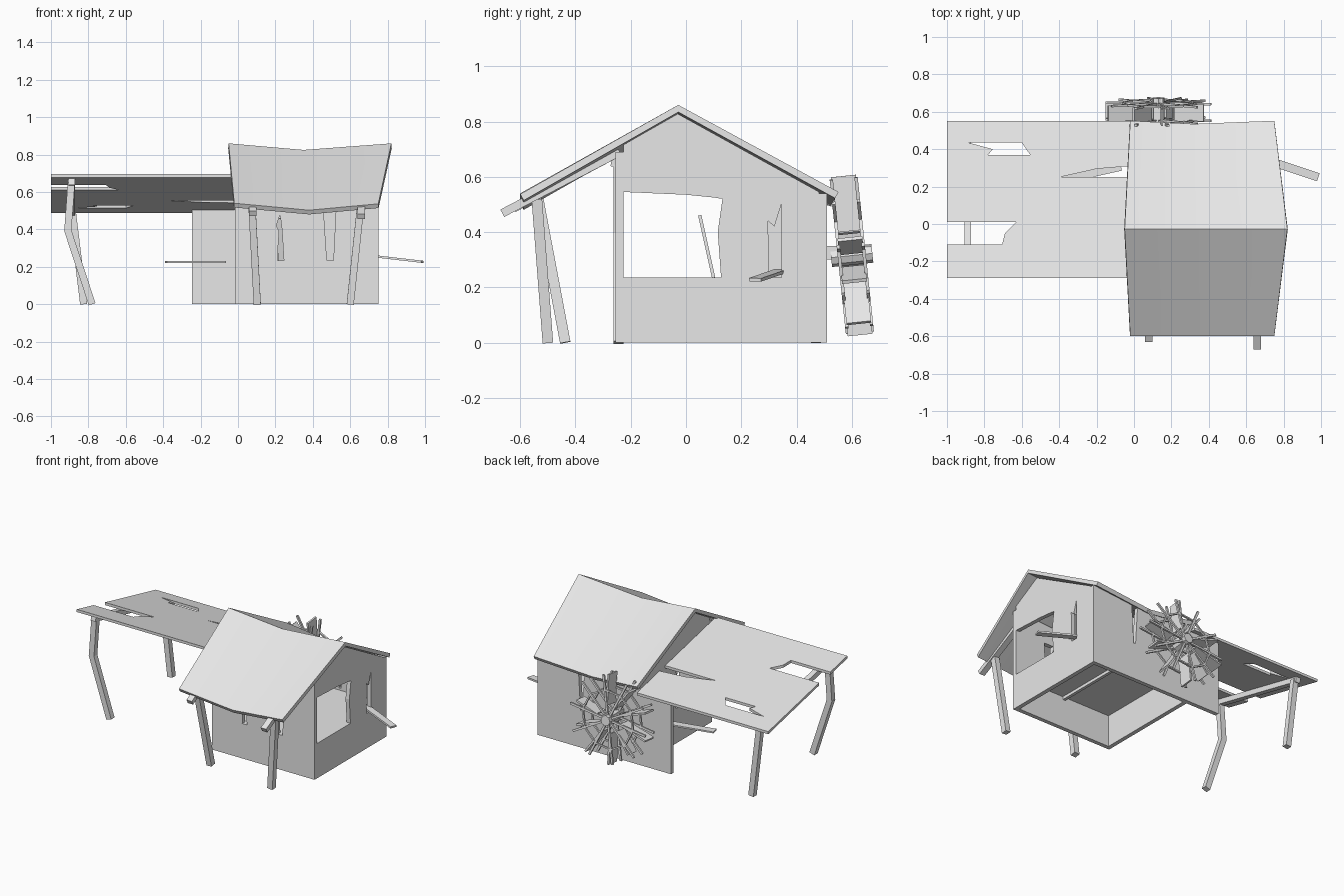
import bpy, bmesh, math
from mathutils import Vector, Matrix

cube = bpy.data.objects.get("Cube")
if cube:
    bpy.data.objects.remove(cube, do_unlink=True)

wood = bpy.data.materials.new("weathered_grey")
wood.use_nodes = True
GREY = (0.8, 0.8, 0.8, 1)
wood.diffuse_color = GREY
wood.node_tree.nodes["Principled BSDF"].inputs["Base Color"].default_value = GREY


def finish(name, bm):
    bmesh.ops.recalc_face_normals(bm, faces=bm.faces)
    mesh = bpy.data.meshes.new(name)
    bm.to_mesh(mesh)
    bm.free()
    mesh.materials.append(wood)
    ob = bpy.data.objects.new(name, mesh)
    bpy.context.collection.objects.link(ob)
    return ob


def panel(name, loops, place, depth):
    """Fill an outline (with optional holes), map it to 3D, extrude by depth."""
    bm = bmesh.new()
    edges = []
    for loop in loops:
        vs = [bm.verts.new((u, v, 0)) for u, v in loop]
        edges += [bm.edges.new((vs[i - 1], vs[i])) for i in range(len(vs))]
    bmesh.ops.triangle_fill(bm, use_beauty=True, edges=edges, normal=(0, 0, 1))
    for v in bm.verts:
        v.co = place(v.co.x, v.co.y)
    ext = bmesh.ops.extrude_face_region(bm, geom=bm.faces[:], use_keep_orig=True)
    moved = [g for g in ext["geom"] if isinstance(g, bmesh.types.BMVert)]
    bmesh.ops.translate(bm, verts=moved, vec=Vector(depth))
    return finish(name, bm)


def add_bar(bm, p, q, w, d, side=(1, 0, 0)):
    """Box running from p to q, w wide along side and d deep across it."""
    p, q = Vector(p), Vector(q)
    axis = (q - p).normalized()
    across = Vector(side)
    across = (across - axis * across.dot(axis)).normalized()
    rot = Matrix((across, axis.cross(across), axis)).transposed().to_4x4()
    scale = Matrix.Diagonal((w, d, (q - p).length, 1))
    bmesh.ops.create_cube(bm, size=1, matrix=Matrix.Translation((p + q) / 2) @ rot @ scale)


def bar(name, *args, **kw):
    bm = bmesh.new()
    add_bar(bm, *args, **kw)
    return finish(name, bm)


W, E, F, B, T, SILL = -0.015, 0.75, -0.255, 0.51, 0.028, 0.235
mid_x, mid_y = (W + E) / 2, (F + B) / 2

# Lower walls
for name, x in (("west_base", W + T / 2), ("east_base", E - T / 2)):
    bar(name, (x, mid_y, 0), (x, mid_y, SILL), T, B - F)
for name, y in (("front_base", F + T / 2), ("back_base", B - T / 2)):
    bar(name, (mid_x, y, 0), (mid_x, y, SILL), E - W, T)

# Floor and its joists
bar("floor", (mid_x, mid_y, SILL - 0.02), (mid_x, mid_y, SILL), E - W - T, B - F - T)
for i in range(3):
    y = F + (B - F) * (i + 1) / 4
    bar("joist", (W + T, y, 0.205), (E - T, y, 0.205), 0.02, 0.02)
bar("cross_joist", (mid_x, F + T, 0.205), (mid_x, B - T, 0.205), 0.02, 0.02)

# Front and back walls with broken slots
at_y = lambda y: (lambda u, v: Vector((u, y, v)))
at_x = lambda x: (lambda u, v: Vector((x, u, v)))
panel("front_wall", [[(W, SILL), (0.21, SILL), (0.22, 0.39), (0.205, 0.42), (0.225, 0.48),
                      (0.235, 0.4), (0.245, SILL), (0.475, SILL), (0.455, 0.54), (0.525, 0.54),
                      (0.51, SILL), (E, SILL), (E, 0.69), (mid_x, 0.66), (W, 0.69)]],
      at_y(F), (0, T, 0))
panel("back_wall", [[(W, SILL), (E, SILL), (E, 0.54), (0.445, 0.51), (0.43, 0.25),
                     (0.415, 0.25), (0.4, 0.51), (W, 0.54)]], at_y(B), (0, -T, 0))
panel("back_wing_wall", [[(-0.245, 0), (W, 0), (W, 0.515), (-0.245, 0.515)]],
      at_y(B), (0, -T, 0))

# Gable walls, each with a broken window
window = [(-0.227, 0.545), (0, 0.535), (0.1, 0.525), (0.132, 0.52), (0.115, 0.4), (0.127, SILL)]
spike = [(0.3, SILL), (0.297, 0.44), (0.32, 0.42), (0.345, 0.5), (0.345, SILL)]
gable = [(0.482, SILL), (0.482, 0.545), (-0.03, 0.828), (-0.227, 0.715)]
panel("east_gable", [window + spike + gable], at_x(E), (-T, 0, 0))
panel("west_gable", [window + gable], at_x(W), (T, 0, 0))

# Sagging main roof
bm = bmesh.new()
rows = [[(-0.02, -0.6, 0.54), (0.38, -0.6, 0.503), (0.75, -0.6, 0.537)],
        [(-0.05, -0.028, 0.86), (0.35, -0.028, 0.825), (0.82, -0.028, 0.86)],
        [(-0.02, 0.552, 0.545), (0.32, 0.535, 0.515), (0.75, 0.552, 0.545)]]
grid = [[bm.verts.new(c) for c in row] for row in rows]
for r in range(2):
    for c in range(2):
        bm.faces.new((grid[r][c], grid[r][c + 1], grid[r + 1][c + 1], grid[r + 1][c]))
roof = finish("main_roof", bm)
solid = roof.modifiers.new("thickness", "SOLIDIFY")
solid.thickness, solid.offset = 0.026, -1
bpy.context.view_layer.objects.active = roof
roof.select_set(True)
bpy.ops.object.modifier_apply(modifier="thickness")
bpy.ops.object.shade_smooth_by_angle(angle=math.radians(30))
roof.select_set(False)

# Porch rafters and leaning posts
bar("left_rafter", (0.66, -0.665, 0.468), (0.66, -0.24, 0.69), 0.04, 0.03)
bar("right_rafter", (0.078, -0.625, 0.485), (0.078, -0.24, 0.69), 0.04, 0.03)
bar("left_porch_post", (0.655, -0.54, 0.52), (0.6, -0.5, 0), 0.038, 0.038)
bar("right_porch_post", (0.075, -0.535, 0.52), (0.103, -0.437, 0), 0.038, 0.038)

# Side canopy with rotted holes
canopy_z = lambda y: 0.695 - (y + 0.29) * 0.225
outline = [(-1, -0.29), (-0.02, -0.29), (-0.02, 0.25), (-0.4, 0.25), (-0.2, 0.295), (-0.02, 0.31),
           (-0.02, 0.552), (-1, 0.552), (-1, 0.01), (-0.63, 0.01), (-0.69, -0.05),
           (-0.705, -0.11), (-1, -0.11)]
hole = [(-0.885, 0.435), (-0.6, 0.435), (-0.555, 0.37), (-0.78, 0.37), (-0.755, 0.4)]
panel("side_canopy", [outline, hole], lambda u, v: Vector((u, v, canopy_z(v))), (0, 0, -0.018))

# Canopy beam, snapped front post and back post
under = lambda y: canopy_z(y) - 0.035
bar("canopy_beam", (-0.89, -0.27, under(-0.27)), (-0.89, 0.5, under(0.5)), 0.035, 0.035)
bar("snapped_post_top", (-0.89, -0.245, 0.665), (-0.91, -0.245, 0.39), 0.038, 0.036)
bar("snapped_post_foot", (-0.912, -0.245, 0.4), (-0.78, -0.245, 0), 0.038, 0.036)
bar("canopy_back_post", (-0.885, 0.47, 0.49), (-0.825, 0.47, 0), 0.038, 0.036)

# Fallen planks
bar("sill_plank", (0.7, 0.345, 0.26), (0.985, 0.25, 0.227), 0.045, 0.012, side=(0, 1, 0))
bar("fallen_plank", (-0.385, 0.24, 0.225), (-0.07, 0.31, 0.225), 0.05, 0.01, side=(0, 1, 0))
bar("leaning_plank", (0.23, 0.1, SILL), (0.22, 0.05, 0.46), 0.03, 0.012)

# Tilted water wheel: axle, paddles, spokes and two rims
tilt = Matrix.Translation((0.13, 0.6, 0.315)) @ Matrix.Rotation(math.radians(6), 4, "X")


def ray(angle, r, y):
    return Vector((r * math.cos(angle), y, r * math.sin(angle)))


bm = bmesh.new()
bmesh.ops.create_cone(bm, cap_ends=True, segments=8, radius1=0.034, radius2=0.034, depth=0.15,
                      matrix=Matrix.Rotation(math.pi / 2, 4, "X"))
N = 10
for i in range(N):
    a = math.tau * (i + 0.2) / N
    nxt = a + math.tau / N
    tangent = ray(a + math.pi / 2, 1, 0)
    for y in (-0.045, 0.045):
        add_bar(bm, ray(a, 0.02, y), ray(a, 0.285, y), 0.014, 0.012, side=tangent)
        add_bar(bm, ray(a, 0.19, y), ray(nxt, 0.19, y), 0.01, 0.012, side=ray(a, 1, 0))
    if i != 1:
        reach = 0.29 if i % 3 else 0.25
        skew = ray(a + 0.12, reach, 0)
        add_bar(bm, ray(a, 0.09, 0), skew, 0.012, 0.09, side=tangent)
bmesh.ops.transform(bm, matrix=tilt, verts=bm.verts)
finish("water_wheel", bm)
bar("wheel_axle", (0.13, 0.49, 0.325), (0.13, 0.67, 0.325), 0.05, 0.05)
